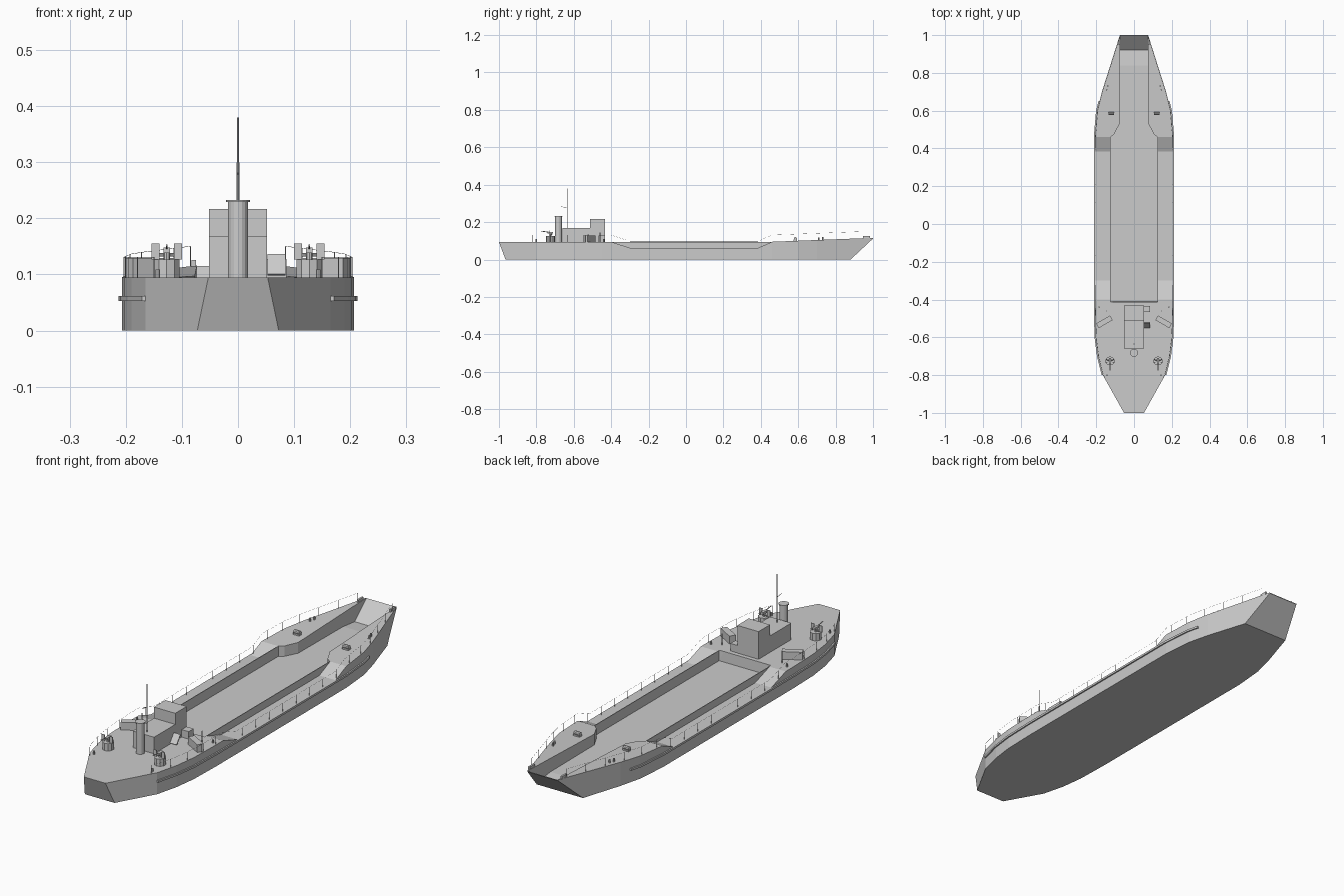
import bpy, bmesh, math
from mathutils import Vector, Matrix

if "Cube" in bpy.data.objects:
    bpy.data.objects.remove(bpy.data.objects["Cube"])

DECK = 0.095


def lerp(points, y):
    """Value at y on a polyline of (y, value) points."""
    if y <= points[0][0]:
        return points[0][1]
    for (a, va), (b, vb) in zip(points, points[1:]):
        if y <= b:
            return va + (vb - va) * (y - a) / (b - a)
    return points[-1][1]


# Lengthwise curves of the hull, stern to bow
BEAM = [(-1, .053), (-.8, .165), (-.7, .19), (-.6, .203), (-.45, .207),
        (.46, .207), (.6, .195), (.7, .17), (1, .075)]
KEEL = [(-1, .094), (-.965, 0), (.88, 0), (1, .112)]
SIDE = [(-.4, DECK), (-.3, .062), (.385, .062), (.46, DECK), (1, .116)]
WELL = [(.46, .125), (.475, .105), (.53, .077), (1, .073)]
FLOOR = [(-.413, DECK), (-.41, .05), (.84, .05), (.92, .041), (1, .115)]


def add_mesh(name, bm):
    bmesh.ops.remove_doubles(bm, verts=bm.verts, dist=1e-5)
    bmesh.ops.recalc_face_normals(bm, faces=bm.faces)
    mesh = bpy.data.meshes.new(name)
    bm.to_mesh(mesh)
    bm.free()
    obj = bpy.data.objects.new(name, mesh)
    bpy.context.collection.objects.link(obj)
    return obj


def loft(name, sections):
    """Skin a row of closed loops and cap both ends."""
    bm = bmesh.new()
    rows = [[bm.verts.new(p) for p in s] for s in sections]
    n = len(rows[0])
    for a, b in zip(rows, rows[1:]):
        for i in range(n):
            j = (i + 1) % n
            bm.faces.new((a[i], a[j], b[j], b[i]))
    bm.faces.new(rows[0])
    bm.faces.new(rows[-1][::-1])
    return add_mesh(name, bm)


def box(name, x, y, z, size, turn=0, tilt=0):
    """Box standing on z."""
    bm = bmesh.new()
    bmesh.ops.create_cube(bm, size=1)
    bmesh.ops.scale(bm, vec=size, verts=bm.verts)
    bmesh.ops.rotate(bm, verts=bm.verts, matrix=Matrix.Rotation(tilt, 3, "X"))
    bmesh.ops.rotate(bm, verts=bm.verts, matrix=Matrix.Rotation(turn, 3, "Z"))
    bmesh.ops.translate(bm, verts=bm.verts, vec=(x, y, z + size[2] / 2))
    return add_mesh(name, bm)


def rod(name, start, end, radius, sides=8, tip=None):
    """Cylinder or cone between two points."""
    a, b = Vector(start), Vector(end)
    bm = bmesh.new()
    bmesh.ops.create_cone(bm, cap_ends=True, segments=sides, radius1=radius,
                          radius2=radius if tip is None else tip,
                          depth=(b - a).length)
    spin = Vector((0, 0, 1)).rotation_difference(b - a).to_matrix()
    bmesh.ops.rotate(bm, verts=bm.verts, matrix=spin)
    bmesh.ops.translate(bm, verts=bm.verts, vec=(a + b) / 2)
    return add_mesh(name, bm)


def hull_section(y):
    w, k, s = lerp(BEAM, y), lerp(KEEL, y), lerp(SIDE, y)
    c, f = lerp(WELL, y), lerp(FLOOR, y)
    rim = max(s, DECK)
    lip = min(c + .003, w)
    half = [(w, k), (w, s), (lip, s), (lip, rim), (c, rim), (c, f)]
    if y < -.412:
        half = [(w, k), (w, s), (w * .8, s), (w * .7, s), (w * .6, s), (w * .5, s)]
    loop = half + [(-x, z) for x, z in reversed(half)]
    return [(x, y, z) for x, z in loop]


# Hull with the open cargo well, side decks and bow ramp
stations = sorted({p[0] for curve in (BEAM, KEEL, SIDE, WELL, FLOOR) for p in curve})
loft("hull", [hull_section(y) for y in stations])

# Deckhouse, bridge and awning edge
box("deckhouse", 0, -.585, DECK, (.104, .15, .073))
box("bridge", 0, -.472, DECK, (.104, .08, .122))
box("side_locker", .069, -.45, DECK, (.034, .034, .033))
box("stairs", .069, -.535, DECK, (.032, .005, .045), tilt=-.65)

# Funnel and mast
rod("funnel", (0, -.682, DECK), (0, -.682, .229), .018, 16)
rod("funnel_cap", (0, -.682, .229), (0, -.682, .233), .021, 16)
rod("mast", (0, -.635, .167), (0, -.635, .3), .0025)
rod("topmast", (0, -.635, .3), (0, -.635, .38), .0015)
rod("mast_gaff", (0, -.635, .278), (0, -.668, .282), .001, 6)

for side, tag in ((1, "left"), (-1, "right")):
    # Rubbing strake along the hull
    strake = []
    for y in [-.8, -.7, -.6, -.45, .46, .6, .65]:
        w = lerp(BEAM, y)
        strake.append([(side * (w + dx), y, z) for dx, z in
                       ((-.004, .053), (.006, .053), (.006, .062), (-.004, .062))])
    loft(f"strake_{tag}", strake)

    # Angled raft lockers and stern gear
    box(f"raft_locker_{tag}", side * .157, -.518, DECK, (.085, .028, .034),
        turn=-side * math.radians(30))
    rod(f"vent_{tag}", (side * .147, -.46, DECK), (side * .147, -.46, .145), .002, 6)

    # Gun mounts
    gx, gy = side * .127, -.725
    rod(f"gun_platform_{tag}", (gx, gy, DECK), (gx, gy, .127), .024, 10)
    rod(f"gun_pedestal_{tag}", (gx, gy, .127), (gx, gy, .143), .006)
    box(f"gun_body_{tag}", gx, gy, .138, (.012, .03, .01))
    rod(f"gun_barrel_{tag}", (gx, gy, .145), (gx, gy - .05, .152), .002, 6)
    for k in (-1, 1):
        box(f"gun_shield_{tag}", gx + k * .02, gy - .006, .127, (.015, .003, .028))
        rod(f"gun_seat_{tag}", (gx, gy, .135), (gx + k * .02, gy + .008, .135), .003, 6)

    # Foredeck winches with drums
    wx, wy = side * .12, .585
    wz = lerp(SIDE, wy)
    box(f"winch_base_{tag}", wx, wy, wz, (.03, .018, .006))
    rod(f"winch_drum_{tag}", (wx - .014, wy, wz + .011),
        (wx + .014, wy, wz + .011), .009, 10)

    # Paired bollards
    for y in (-.8, -.44, .71, .73):
        bx = side * (lerp(BEAM, y) - .022)
        bz = lerp(SIDE, y)
        rod(f"bollard_{tag}", (bx, y, bz), (bx, y, bz + .014), .004)

    # Bow fairlead
    box(f"fairlead_{tag}", side * .079, .965, .112, (.008, .035, .014))

    # Guard rail stanchions
    for i in range(20):
        y = -.82 + i * .0935
        x, z = side * (lerp(BEAM, y) - .004), lerp(SIDE, y)
        rod(f"stanchion_{tag}", (x, y, z), (x, y, z + .036), .0009, 5)

    # Thin guard wires
    ys = [-.82] + [y for y in stations if -.82 < y < .95] + [.956]
    for height in (.036,):
        curve = bpy.data.curves.new(f"guard_wire_{tag}", "CURVE")
        curve.dimensions = "3D"
        curve.bevel_depth = .0004
        curve.bevel_resolution = 0
        line = curve.splines.new("POLY")
        line.points.add(len(ys) - 1)
        for point, y in zip(line.points, ys):
            point.co = (side * (lerp(BEAM, y) - .004), y, lerp(SIDE, y) + height, 1)
        bpy.context.collection.objects.link(
            bpy.data.objects.new(f"guard_wire_{tag}", curve))
